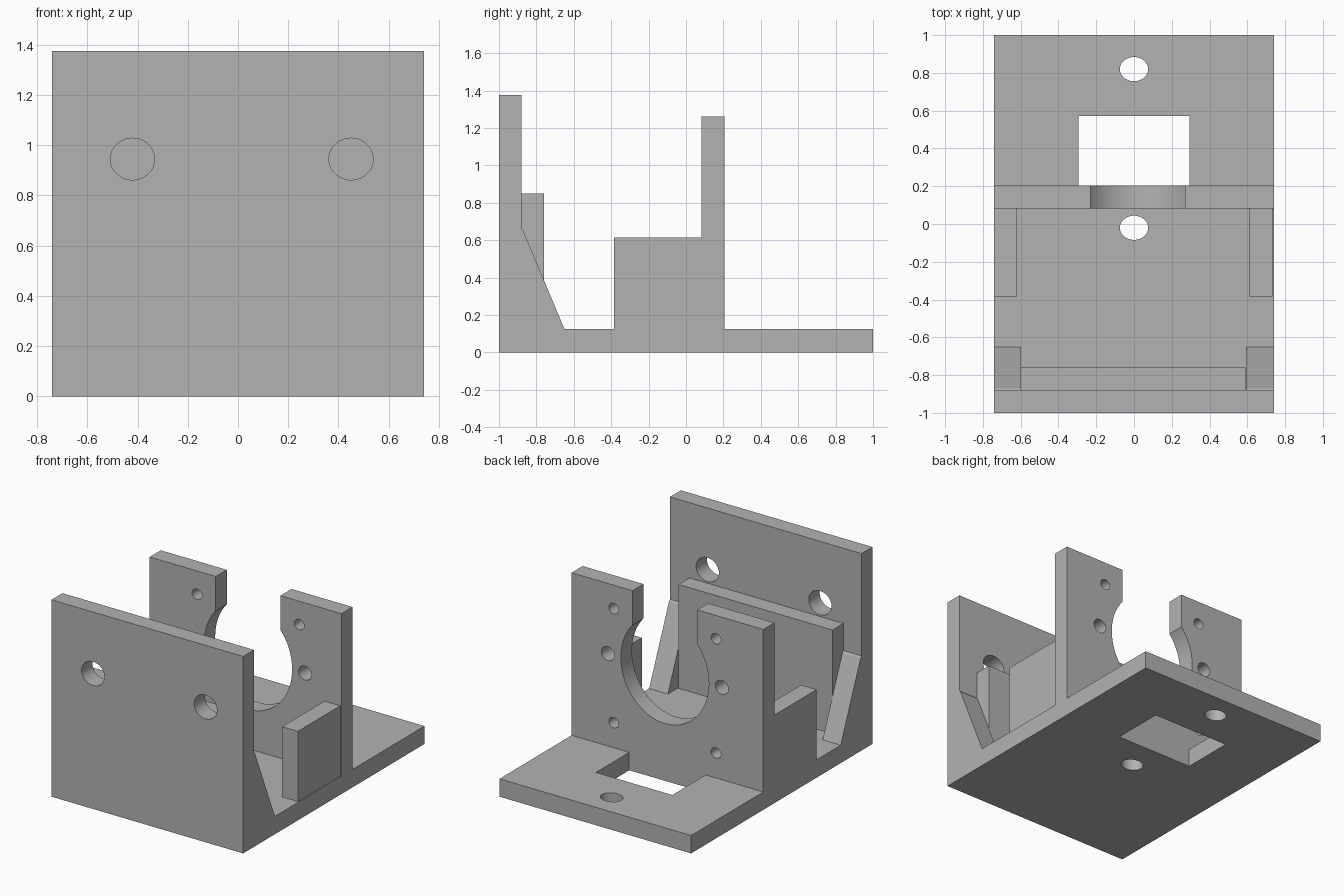
import bpy, bmesh, math
from mathutils import Matrix, Vector

cube = bpy.data.objects.get("Cube")
if cube:
    bpy.data.objects.remove(cube, do_unlink=True)

grey = bpy.data.materials.new("plain grey")
grey.use_nodes = True
grey.diffuse_color = (0.45, 0.45, 0.45, 1)
grey.node_tree.nodes["Principled BSDF"].inputs["Base Color"].default_value = (0.45, 0.45, 0.45, 1)


def finish(name, bm):
    bmesh.ops.recalc_face_normals(bm, faces=bm.faces)
    mesh = bpy.data.meshes.new(name)
    bm.to_mesh(mesh)
    bm.free()
    mesh.materials.append(grey)
    obj = bpy.data.objects.new(name, mesh)
    bpy.context.collection.objects.link(obj)
    return obj


def box(name, x, y, z):
    bm = bmesh.new()
    size = (x[1] - x[0], y[1] - y[0], z[1] - z[0])
    mid = Vector((x[0] + x[1], y[0] + y[1], z[0] + z[1])) / 2
    bmesh.ops.create_cube(bm, size=1, matrix=Matrix.Translation(mid) @ Matrix.Diagonal((*size, 1)))
    return finish(name, bm)


def drill(center, ru, rv, axis, depth=0.4):
    """Elliptical cutter along y or z."""
    bm = bmesh.new()
    turn = Matrix.Rotation(math.pi / 2, 4, 'X') if axis == 'Y' else Matrix()
    bmesh.ops.create_cone(bm, cap_ends=True, segments=64, radius1=1, radius2=1, depth=depth,
                          matrix=Matrix.Translation(center) @ turn @ Matrix.Diagonal((ru, rv, 1, 1)))
    return finish("cutter", bm)


def cut(obj, cutters):
    """Subtract each cutter, then delete it."""
    bpy.context.view_layer.objects.active = obj
    for c in cutters:
        mod = obj.modifiers.new("cut", 'BOOLEAN')
        mod.operation = 'DIFFERENCE'
        mod.solver = 'EXACT'
        mod.object = c
        bpy.ops.object.modifier_apply(modifier=mod.name)
        bpy.data.objects.remove(c, do_unlink=True)
    bpy.ops.object.select_all(action='DESELECT')
    obj.select_set(True)
    bpy.ops.object.shade_smooth_by_angle(angle=math.radians(30))


W = 0.74      # half width
T = 0.125     # base thickness

# Base with a window and two screw holes
base = box("base_plate", (-W, W), (-0.88, 1), (0, T))
cut(base, [box("cutter", (-0.295, 0.295), (0.205, 0.572), (-0.2, 0.4)),
           drill((0, 0.82, 0), 0.075, 0.064, 'Z'),
           drill((0, -0.02, 0), 0.075, 0.064, 'Z')])

# Tall front plate with two holes
front = box("front_plate", (-W, W), (-1, -0.88), (0, 1.375))
cut(front, [drill((x, -0.94, 0.945), 0.088, 0.083, 'Y') for x in (-0.42, 0.45)])

# Lower plate behind the front plate
box("backing_plate", (-0.6, 0.59), (-0.88, -0.76), (T, 0.85))

# Mounting wall with an open round seat and screw holes
wall = box("mounting_wall", (-W, W), (0.083, 0.205), (T, 1.26))
cx = 0.02
holes = [drill((cx, 0.14, 0.77), 0.34, 0.37, 'Y'),
         box("cutter", (cx - 0.25, cx + 0.25), (0, 0.3), (0.8, 1.5))]
for side in (-1, 1):
    holes += [drill((cx + side * 0.395, 0.14, z), 0.038, 0.036, 'Y') for z in (0.3, 1.097)]
    holes.append(drill((cx + side * 0.44, 0.14, 0.77), 0.05, 0.048, 'Y'))
cut(wall, holes)

# Side blocks in front of the wall
box("right_side_block", (-W, -0.62), (-0.385, 0.083), (T, 0.615))
box("left_side_block", (0.61, 0.732), (-0.385, 0.083), (T, 0.615))

# Sloping gussets at both ends of the front plate
for name, x0, x1 in (("right_gusset", -W, -0.6), ("left_gusset", 0.595, W)):
    bm = bmesh.new()
    profile = [(-0.88, T), (-0.65, T), (-0.87, 0.65), (-0.88, 0.66)]
    face = bm.faces.new([bm.verts.new((x0, y, z)) for y, z in profile])
    out = bmesh.ops.extrude_face_region(bm, geom=[face])
    moved = [v for v in out["geom"] if isinstance(v, bmesh.types.BMVert)]
    bmesh.ops.translate(bm, verts=moved, vec=(x1 - x0, 0, 0))
    finish(name, bm)
